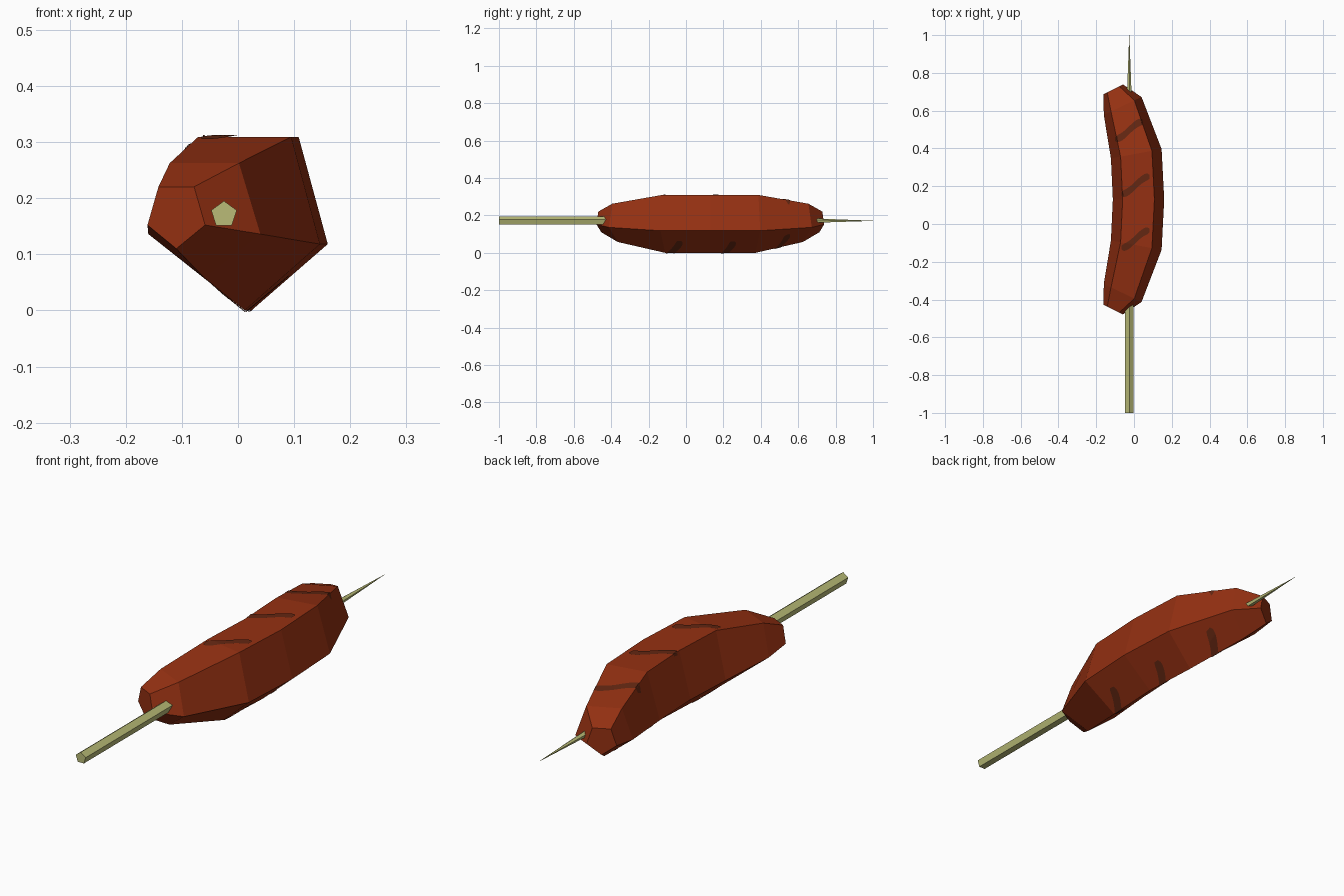
import bpy, bmesh, math
from mathutils import Vector
from mathutils.bvhtree import BVHTree

if "Cube" in bpy.data.objects:
    bpy.data.objects.remove(bpy.data.objects["Cube"])


def material(name, rgb):
    m = bpy.data.materials.new(name)
    m.diffuse_color = (*rgb, 1)
    m.use_nodes = True
    m.node_tree.nodes["Principled BSDF"].inputs["Base Color"].default_value = m.diffuse_color
    return m


SAUSAGE = material("roasted red brown", (0.30, 0.030, 0.006))
CHAR = material("dark char", (0.125, 0.020, 0.006))
WOOD = material("pale green wood", (0.49, 0.50, 0.185))


def add_object(name, bm, mat):
    mesh = bpy.data.meshes.new(name)
    bm.to_mesh(mesh)
    mesh.materials.append(mat)
    ob = bpy.data.objects.new(name, mesh)
    bpy.context.collection.objects.link(ob)
    return ob


def loft(rings):
    """Join closed rings of points into a capped tube."""
    bm = bmesh.new()
    loops = [[bm.verts.new(p) for p in r] for r in rings]
    for a, b in zip(loops, loops[1:]):
        n = len(a)
        for i in range(n):
            bm.faces.new((a[i], a[(i + 1) % n], b[(i + 1) % n], b[i]))
    bm.faces.new(loops[0])
    bm.faces.new(loops[-1])
    bmesh.ops.recalc_face_normals(bm, faces=bm.faces)
    return bm


# Sausage: curved five-sided tube, flat side up, tapered at both ends
MID = 0.13
CZ = 0.171
# centre x, distance from middle, half extent in x / along y (tilt), radius in z
half = [(-0.11, 0.583, 0.054, 0.027, 0.061),
        (-0.06, 0.495, 0.105, 0.050, 0.113),
        (0.012, 0.242, 0.141, 0.026, 0.171)]
stations = [(cx, -d, rx, -ry, rz) for cx, d, rx, ry, rz in half]
stations.append((0.024, 0, 0.143, 0, 0.171))
stations += [(cx, d, rx, ry, rz) for cx, d, rx, ry, rz in reversed(half)]
rings = []
for cx, d, rx, ry, rz in stations:
    ring = []
    for k in range(5):
        a = math.tau * k / 5
        s = math.sin(a)
        ring.append((cx + rx * s, MID + d + ry * s, CZ - rz * math.cos(a)))
    rings.append(ring)
body = loft(rings)
add_object("sausage", body, SAUSAGE)
tree = BVHTree.FromBMesh(body)

# Skewer: five-sided stick, sharpened at the far end
rings = []
for y, r in ((-1.0, 0.024), (0.4, 0.024), (1.0, 0.0005)):
    rings.append([(-0.025 + r * math.sin(math.tau * k / 5), y,
                   CZ + r * math.cos(math.tau * k / 5)) for k in range(5)])
add_object("skewer", loft(rings), WOOD)


# Grill marks: thin diagonal strips laid on the upper and lower sides
def grill_mark(name, cx, cy, up):
    bm = bmesh.new()
    nu, nv = 48, 6
    grid = []
    for i in range(nu + 1):
        u = -1 + 2 * i / nu
        x = cx + 0.073 * u
        yc = cy + 0.045 * math.sin(u * math.pi / 2)
        w = 0.021 * (1 - abs(u) ** 8 * 0.5)
        row = []
        for j in range(nv + 1):
            y = yc + w * (2 * j / nv - 1)
            hit, normal, _, _ = tree.ray_cast(Vector((x, y, up)), Vector((0, 0, -up)))
            row.append(bm.verts.new(hit + Vector((0, 0, 0.003 * up))) if hit else None)
        grid.append(row)
    for a, b in zip(grid, grid[1:]):
        for j in range(nv):
            quad = (a[j], b[j], b[j + 1], a[j + 1])
            if all(quad):
                bm.faces.new(quad if up > 0 else quad[::-1])
    add_object(name, bm, CHAR)


for i, (x, y) in enumerate(((0.008, -0.08), (0.008, 0.205), (-0.027, 0.495))):
    grill_mark(f"top_grill_mark_{i + 1}", x, y, 1)
    grill_mark(f"bottom_grill_mark_{i + 1}", x + 0.01, y, -1)
